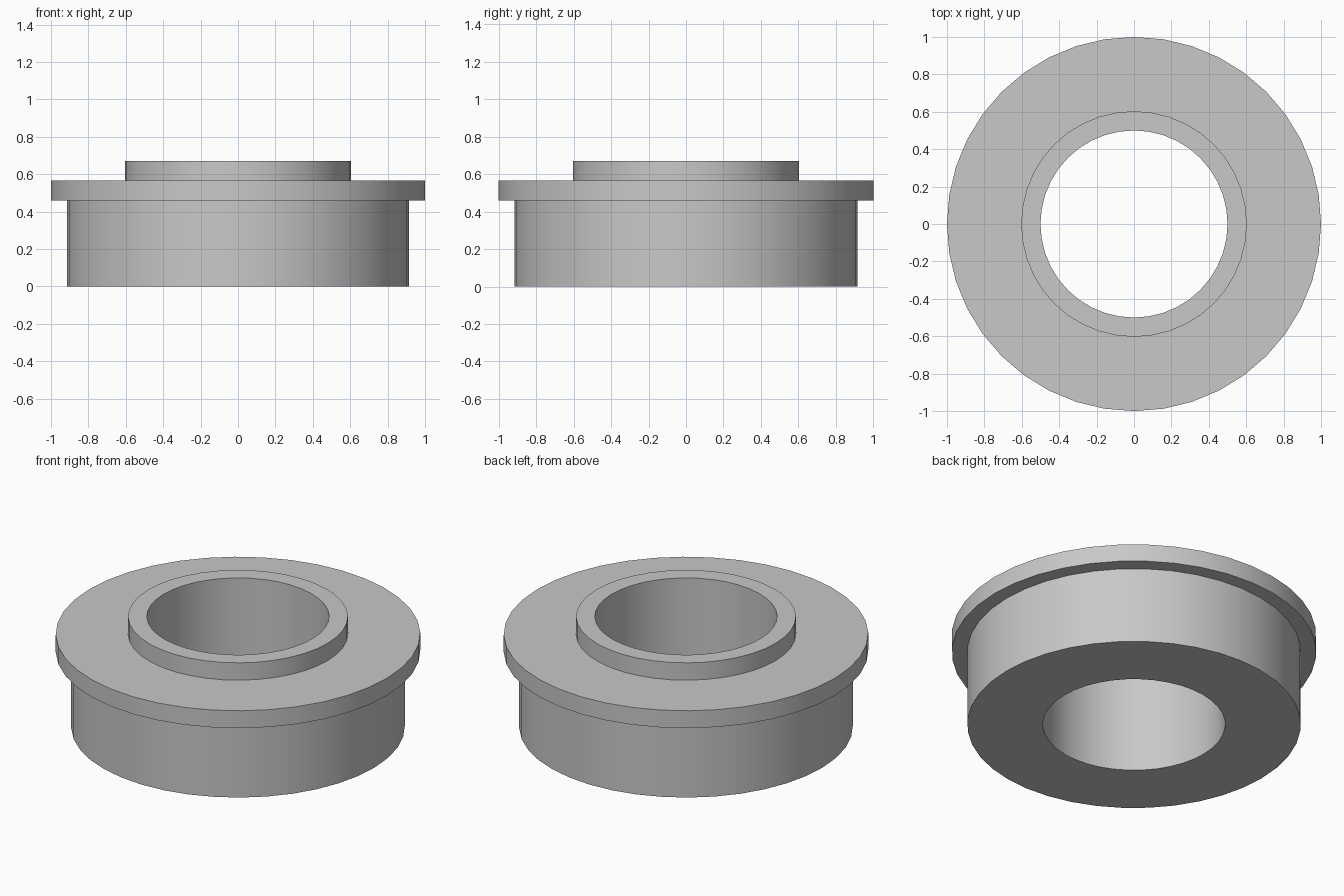
import bpy
import bmesh
from math import cos, sin, tau, radians

cube = bpy.data.objects.get("Cube")
if cube:
    bpy.data.objects.remove(cube, do_unlink=True)

SEGMENTS = 40

# Plain grey metal
grey = bpy.data.materials.new("grey_metal")
grey.use_nodes = True
colour = (0.58, 0.58, 0.58, 1)
grey.diffuse_color = colour
grey.node_tree.nodes["Principled BSDF"].inputs["Base Color"].default_value = colour


def lathe(name, profile):
    """Revolve a closed (radius, height) profile around z."""
    bm = bmesh.new()
    rings = []
    for r, z in profile:
        angles = [tau * i / SEGMENTS for i in range(SEGMENTS)]
        rings.append([bm.verts.new((r * cos(a), r * sin(a), z)) for a in angles])
    for k, lower in enumerate(rings):
        upper = rings[(k + 1) % len(rings)]
        for i in range(SEGMENTS):
            j = (i + 1) % SEGMENTS
            bm.faces.new((lower[i], lower[j], upper[j], upper[i]))
    bmesh.ops.recalc_face_normals(bm, faces=bm.faces)
    mesh = bpy.data.meshes.new(name)
    bm.to_mesh(mesh)
    bm.free()
    mesh.materials.append(grey)
    obj = bpy.data.objects.new(name, mesh)
    bpy.context.collection.objects.link(obj)
    bpy.ops.object.select_all(action="DESELECT")
    obj.select_set(True)
    bpy.context.view_layer.objects.active = obj
    bpy.ops.object.shade_smooth_by_angle(angle=radians(30))
    return obj


# Stepped bushing: body, wide flange and raised collar around one bore
BORE, BODY, FLANGE, COLLAR = 0.5, 0.915, 1.0, 0.603
FLANGE_BOTTOM, FLANGE_TOP, TOP = 0.46, 0.565, 0.67
lathe("flanged_bushing", [
    (BORE, 0), (BODY, 0),
    (BODY, FLANGE_BOTTOM), (FLANGE, FLANGE_BOTTOM),
    (FLANGE, FLANGE_TOP), (COLLAR, FLANGE_TOP),
    (COLLAR, TOP), (BORE, TOP),
])
